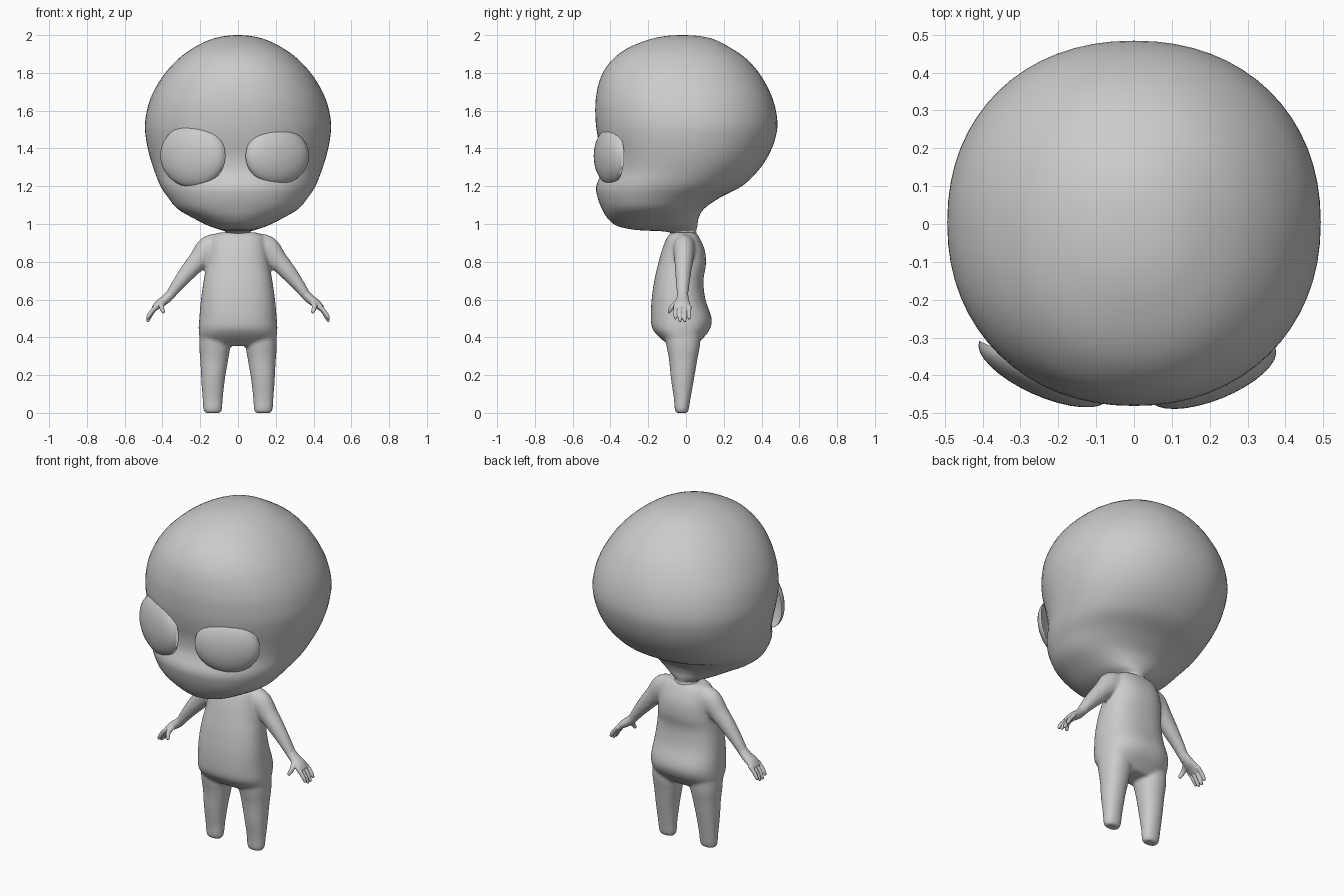
import bpy, bmesh
from math import cos, sin, pi, copysign, radians
from mathutils import Vector, Matrix

cube = bpy.data.objects.get("Cube")
if cube:
    bpy.data.objects.remove(cube)

clay = bpy.data.materials.new("grey clay")
clay.use_nodes = True
clay.diffuse_color = (0.6, 0.6, 0.6, 1)
clay.node_tree.nodes["Principled BSDF"].inputs["Base Color"].default_value = (0.6, 0.6, 0.6, 1)


def refine(rows, steps=4):
    """Catmull-Rom interpolation of rows of numbers."""
    rows = [Vector(r) for r in rows]
    out = []
    for i in range(len(rows) - 1):
        a, b = rows[max(i - 1, 0)], rows[i]
        c, d = rows[i + 1], rows[min(i + 2, len(rows) - 1)]
        for k in range(steps):
            t = k / steps
            out.append(b + (c - a) * (t / 2) + (a * 2 - b * 5 + c * 4 - d) * (t * t / 2)
                       + (b * 3 - a - c * 3 + d) * (t ** 3 / 2))
    return out + [rows[-1]]


def bridge(bm, rings):
    """Skin closed rings of points and cap both ends."""
    loops = [[bm.verts.new(p) for p in ring] for ring in rings]
    n = len(loops[0])
    for lo, hi in zip(loops, loops[1:]):
        for i in range(n):
            bm.faces.new((lo[i], lo[(i + 1) % n], hi[(i + 1) % n], hi[i]))
    bm.faces.new(loops[0])
    bm.faces.new(loops[-1])


def stack(bm, rows, power=2.0, n=48, cx=None):
    """Horizontal rounded sections: height, half width, front y, back y, centre x."""
    rings = []
    for z, rx, front, back, x in refine([r if len(r) == 5 else (*r, 0) for r in rows]):
        ring = []
        for i in range(n):
            c, s = cos(2 * pi * i / n), sin(2 * pi * i / n)
            ring.append((x + rx * copysign(abs(c) ** (2 / power), c),
                         (front + back) / 2 + (back - front) / 2 * copysign(abs(s) ** (2 / power), s), z))
        rings.append(ring)
    bridge(bm, rings)


def tube(bm, rows, side, n=16):
    """Limb along a path: x, y, z, thickness radius, y radius."""
    path = refine(rows)
    rings = []
    for i, r in enumerate(path):
        d = path[min(i + 1, len(path) - 1)] - path[max(i - 1, 0)]
        d = Vector(d[:3]).normalized()
        u = d.cross(Vector((0, 1, 0))).normalized()
        v = u.cross(d)
        ring = [Vector(r[:3]) + u * r[3] * cos(2 * pi * k / n) + v * r[4] * sin(2 * pi * k / n)
                for k in range(n)]
        rings.append([(p.x * side, p.y, p.z) for p in ring])
    bridge(bm, rings)


def finish(bm, name, voxel=0, smooth=0):
    bmesh.ops.recalc_face_normals(bm, faces=bm.faces)
    for f in bm.faces:
        f.smooth = True
    mesh = bpy.data.meshes.new(name)
    bm.to_mesh(mesh)
    bm.free()
    mesh.materials.append(clay)
    ob = bpy.data.objects.new(name, mesh)
    bpy.context.collection.objects.link(ob)
    if voxel:
        m = ob.modifiers.new("Blend", 'REMESH')
        m.mode, m.voxel_size, m.use_smooth_shade = 'VOXEL', voxel, True
        m = ob.modifiers.new("Soften", 'SMOOTH')
        m.factor, m.iterations = 0.5, smooth
    return ob


# Head with brow, muzzle and neck
bm = bmesh.new()
stack(bm, [(2.0, .01, -.03, -.01), (1.995, .07, -.11, .07), (1.975, .15, -.2, .155),
           (1.93, .24, -.31, .24), (1.87, .32, -.39, .325), (1.78, .4, -.45, .4),
           (1.66, .465, -.478, .46), (1.54, .492, -.478, .484), (1.45, .487, -.465, .472),
           (1.36, .468, -.445, .435), (1.28, .442, -.445, .38), (1.2, .41, -.475, .295),
           (1.14, .37, -.468, .18), (1.08, .32, -.445, .095), (1.03, .235, -.415, .067),
           (.99, .155, -.365, .06), (.968, .09, -.26, .055), (.955, .067, -.085, .055),
           (.9, .09, -.085, .065)], 2.15, 64)
finish(bm, "head")

# Domed eyes, slightly uneven in size
for name, place, size, turn in (("right_eye", (-.238, -.385, 1.362), (.187, .07, .168), -24),
                                ("left_eye", (.207, -.395, 1.36), (.18, .07, .152), 22)):
    bm = bmesh.new()
    bmesh.ops.create_uvsphere(bm, u_segments=32, v_segments=24, radius=1)
    cut = bm.verts[:] + bm.edges[:] + bm.faces[:]
    bmesh.ops.bisect_plane(bm, geom=cut, plane_co=(0, 0, 0), plane_no=(0, 1, 0), clear_outer=True)
    bmesh.ops.transform(bm, verts=bm.verts, matrix=Matrix.Translation(place)
                        @ Matrix.Rotation(radians(turn), 4, 'Z') @ Matrix.Diagonal((*size, 1)))
    finish(bm, name)

# Body: torso, legs and arms blended together
bm = bmesh.new()
stack(bm, [(.955, .1, -.075, .05), (.93, .14, -.1, .07), (.86, .155, -.128, .1),
           (.78, .168, -.15, .105), (.7, .182, -.168, .092), (.6, .196, -.182, .103),
           (.5, .205, -.186, .136), (.44, .208, -.175, .125), (.39, .2, -.13, .085),
           (.355, .17, -.08, .05)], 2.4)
for side in (1, -1):
    stack(bm, [(.46, .08, -.12, .08, .122 * side), (.36, .083, -.105, .075, .123 * side),
               (.28, .074, -.09, .06, .126 * side), (.18, .063, -.08, .043, .132 * side),
               (.08, .054, -.065, .025, .134 * side), (.02, .05, -.06, .015, .134 * side),
               (0, .042, -.053, .008, .134 * side)], 2.2, 24)
    tube(bm, [(.09, -.01, .88, .07, .06), (.15, -.01, .865, .075, .058), (.21, -.012, .807, .055, .05),
              (.267, -.015, .743, .045, .043), (.32, -.017, .678, .034, .036),
              (.362, -.018, .62, .026, .03), (.385, -.018, .595, .025, .03)], side)
finish(bm, "body", .008, 10)

# Hands with thumb and four fingers
for side, label in ((1, "left"), (-1, "right")):
    bm = bmesh.new()
    tube(bm, [(.35, -.018, .635, .024, .028), (.385, -.018, .6, .025, .034),
              (.42, -.02, .575, .022, .043), (.445, -.02, .55, .015, .042)], side)
    tube(bm, [(.395, -.04, .59, .016, .014), (.405, -.07, .565, .014, .013),
              (.398, -.087, .54, .011, .01), (.393, -.09, .528, .007, .006)], side)
    for k, drop in enumerate((.008, -.006, -.006, .008)):
        y = -.056 + .0245 * k
        tube(bm, [(.43, y, .565, .013, .011), (.455, y, .535 + drop / 2, .012, .0105),
                  (.473, y, .505 + drop, .011, .01), (.481, y, .488 + drop, .007, .006)], side)
    finish(bm, label + "_hand", .004, 3)
